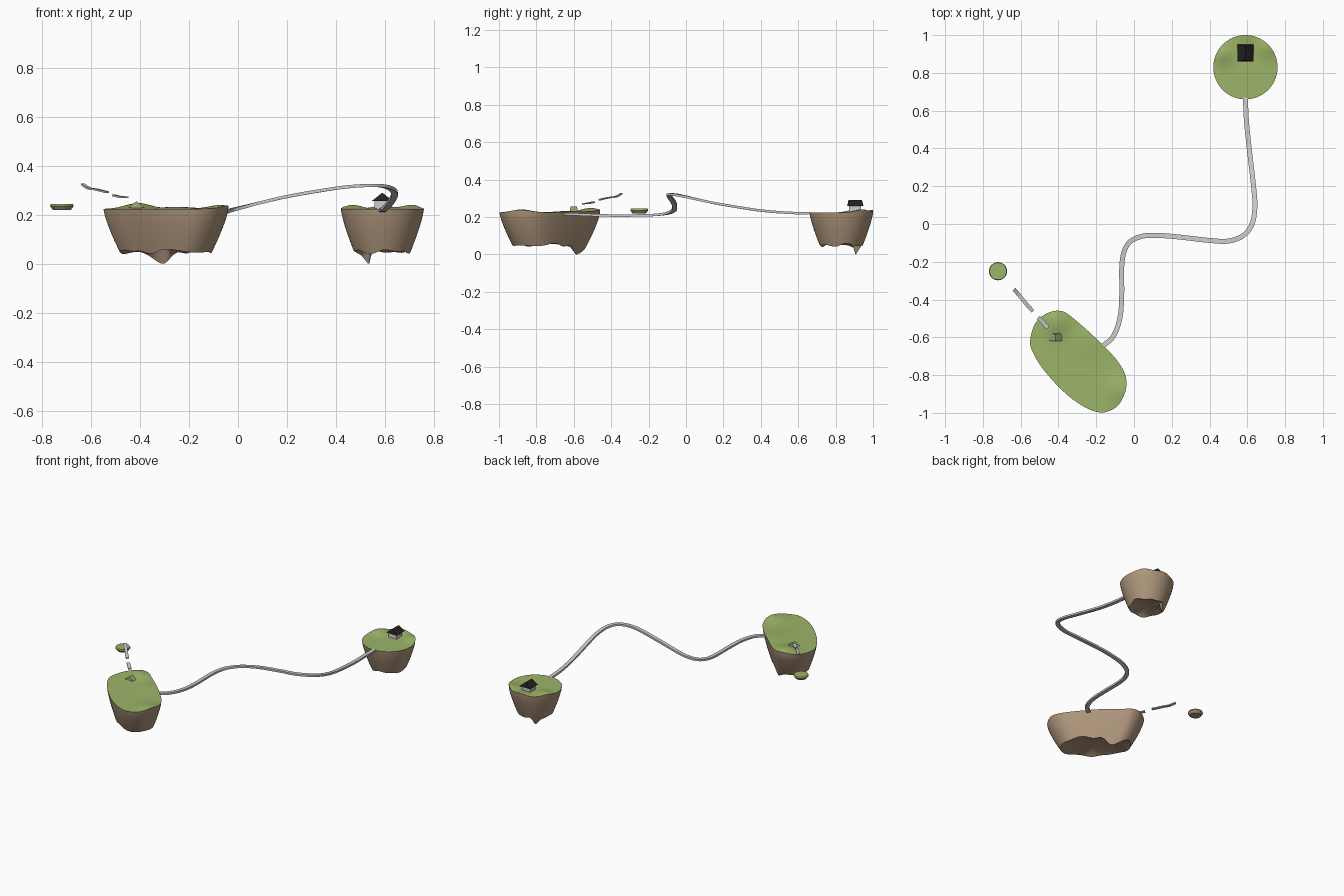
import bpy, bmesh, math
from mathutils import Vector

if "Cube" in bpy.data.objects:
    bpy.data.objects.remove(bpy.data.objects["Cube"])


def material(name, rgb):
    m = bpy.data.materials.new(name)
    m.diffuse_color = (*rgb, 1)
    m.use_nodes = True
    m.node_tree.nodes["Principled BSDF"].inputs["Base Color"].default_value = m.diffuse_color
    return m


GRASS = material("grass", (0.33, 0.46, 0.14))
ROCK = material("rock", (0.42, 0.30, 0.20))
ROOF = material("dark_roof", (0.02, 0.015, 0.015))
STRAW = material("straw", (0.36, 0.36, 0.17))


def finish(bm, name, mats=(), angle=40):
    bmesh.ops.recalc_face_normals(bm, faces=bm.faces)
    me = bpy.data.meshes.new(name)
    for f in bm.faces:
        f.smooth = True
    bm.to_mesh(me)
    bm.free()
    me.set_sharp_from_angle(angle=math.radians(angle))
    for m in mats:
        me.materials.append(m)
    ob = bpy.data.objects.new(name, me)
    bpy.context.collection.objects.link(ob)
    return ob


def spline(pts, n, closed=False):
    """Catmull-Rom curve through the points."""
    P = [Vector(p) for p in pts]
    if closed:
        P = [P[-1]] + P + P[:2]
    else:
        P = [2 * P[0] - P[1]] + P + [2 * P[-1] - P[-2]]
    out = []
    for a, b, c, d in zip(P, P[1:], P[2:], P[3:]):
        for i in range(n):
            t = i / n
            out.append(0.5 * (2 * b + (c - a) * t + (2 * a - 5 * b + 4 * c - d) * t * t
                              + (3 * b - a - 3 * c + d) * t ** 3))
    if not closed:
        out.append(P[-2])
    return out


def island(name, outline, centre, top, hills, taper, spike, spike_w, phase):
    """Grass top with hills, tapering rock wall, ragged hollow underside."""
    c = Vector(centre)
    bm = bmesh.new()
    n = len(outline)

    def height(p):
        return top + sum(h * math.exp(-((p.x - x) ** 2 + (p.y - y) ** 2) / (2 * w * w))
                         for x, y, h, w in hills)

    def loop(fn):
        return [bm.verts.new(fn(i, Vector(outline[i]))) for i in range(n)]

    def bridge(a, b, mat):
        for i in range(n):
            j = (i + 1) % n
            bm.faces.new((a[i], a[j], b[j], b[i])).material_index = mat

    def cap(a, z, mat):
        v = bm.verts.new((c.x, c.y, z))
        for i in range(n):
            bm.faces.new((a[i], a[(i + 1) % n], v)).material_index = mat

    def ground(s):
        def fn(i, p):
            q = c + (p - c) * s
            return (q.x, q.y, height(q))
        return fn

    def bottom(p):
        d = p - c
        a = math.atan2(d.y, d.x)
        ds = (a - math.atan2(spike[1] - c.y, spike[0] - c.x) + math.pi) % math.tau - math.pi
        z = 0.05 + 0.006 * math.sin(4 * a + phase) + 0.004 * math.sin(7 * a)
        g = math.exp(-(ds / spike_w) ** 2 / 2)
        return z * (1 - g)

    def wall(k):
        def fn(i, p):
            z0 = height(p)
            z = z0 + (bottom(p) - z0) * k
            t = max(0, (top - z) / 0.175)
            q = c + (p - c) * (1 - taper * t ** 1.3)
            return (q.x, q.y, z)
        return fn

    rings = [loop(ground(s / 10)) for s in range(1, 11)]
    cap(rings[0], height(c), 0)
    for a, b in zip(rings, rings[1:]):
        bridge(a, b, 0)
    prev = rings[-1]
    for k in range(1, 9):
        r = loop(wall(k / 8))
        bridge(prev, r, 1)
        prev = r
    inner = loop(lambda i, p: (*(c + (p - c) * (1 - taper) * 0.72), 0.062))
    bridge(prev, inner, 1)
    cap(inner, 0.068, 1)
    return finish(bm, name, (GRASS, ROCK))


def ribbon(name, pts, width, thick, n=8):
    """Flat road with a rectangular section swept along a path."""
    path = spline(pts, n)
    bm = bmesh.new()
    prev = None
    for i, p in enumerate(path):
        t = path[min(i + 1, len(path) - 1)] - path[max(i - 1, 0)]
        side = Vector((-t.y, t.x, 0)).normalized() * width / 2
        up = Vector((0, 0, thick / 2))
        ring = [bm.verts.new(p + v) for v in (side + up, -side + up, -side - up, side - up)]
        if prev:
            for k in range(4):
                bm.faces.new((prev[k], prev[(k + 1) % 4], ring[(k + 1) % 4], ring[k]))
        else:
            bm.faces.new(ring)
        prev = ring
    bm.faces.new(prev)
    return finish(bm, name)


def box(name, lo, hi, mat=None):
    bm = bmesh.new()
    bmesh.ops.create_cube(bm, size=1)
    for v in bm.verts:
        v.co = [(a + b) / 2 + u * (b - a) for a, b, u in zip(lo, hi, v.co)]
    return finish(bm, name, [mat] if mat else [])


def gable(name, x, y, w, d, ridge, z0, z1, mat):
    """Roof prism with its ridge along y."""
    bm = bmesh.new()
    ends = []
    for s in (-1, 1):
        ends.append([bm.verts.new(v) for v in ((x - w / 2, y + s * d / 2, z0),
                     (x + w / 2, y + s * d / 2, z0), (x, y + s * ridge / 2, z1))])
    a, b = ends
    bm.faces.new(a)
    bm.faces.new(b)
    for k in range(3):
        bm.faces.new((a[k], a[(k + 1) % 3], b[(k + 1) % 3], b[k]))
    return finish(bm, name, [mat])


# long island
long_outline = spline([(-.55, -.62), (-.525, -.53), (-.465, -.475), (-.39, -.46), (-.32, -.50),
                       (-.16, -.645), (-.07, -.75), (-.04, -.83), (-.052, -.905), (-.095, -.97),
                       (-.17, -.998), (-.26, -.97), (-.37, -.89), (-.48, -.77), (-.535, -.68)], 7, True)
island("long_island", long_outline, (-.295, -.73), .225,
       [(-.41, -.51, .024, .05), (-.07, -.88, .016, .05), (-.25, -.62, .008, .07)],
       .26, (-.305, -.61), .2, 1.0)

# round island
round_outline = [Vector((.59 + .17 * math.cos(i * math.tau / 96), .83 + .17 * math.sin(i * math.tau / 96)))
                 for i in range(96)]
island("round_island", round_outline, (.59, .83), .225,
       [(.47, .90, .016, .035), (.71, .94, .016, .04), (.59, 1.0, .013, .04)],
       .32, (.535, .905), .15, 0.3)

# small floating islet
for nm, r1, r2, z, h, m in (("islet_rock", .036, .048, .228, .016, ROCK),
                            ("islet_grass", .048, .045, .2405, .009, GRASS)):
    bm = bmesh.new()
    bmesh.ops.create_cone(bm, cap_ends=True, segments=32, radius1=r1, radius2=r2, depth=h)
    bmesh.ops.translate(bm, verts=bm.verts, vec=(-.72, -.25, z))
    finish(bm, nm, [m])

# winding road between the islands
ribbon("winding_road", [(-.17, -.65, .216), (-.11, -.595, .215), (-.075, -.5, .211), (-.065, -.38, .208),
                        (-.063, -.2, .21), (-.035, -.11, .218), (.025, -.07, .233), (.1, -.06, .252),
                        (.22, -.067, .279), (.4, -.087, .309), (.5, -.09, .319), (.58, -.06, .32),
                        (.625, 0, .308), (.64, .09, .288), (.633, .2, .266), (.61, .4, .235),
                        (.595, .55, .223), (.59, .67, .219)], .026, .013)

# broken bridge pieces
ribbon("bridge_piece_far", [(-.635, -.345, .325), (-.61, -.375, .309), (-.585, -.405, .305),
                            (-.56, -.435, .299), (-.535, -.462, .293)], .02, .007)
ribbon("bridge_piece_near", [(-.508, -.495, .28), (-.482, -.52, .274), (-.456, -.55, .272)], .022, .007)

# house on the round island
box("house_walls", (.558, .872, .215), (.622, .935, .265))
gable("house_roof", .59, .905, .084, .088, .072, .258, .291, ROOF)

# half-buried hut on the long island
gable("hut_roof", -.415, -.60, .066, .04, .036, .231, .256, STRAW)
box("hut_walls", (-.438, -.615, .215), (-.392, -.585, .236), STRAW)
